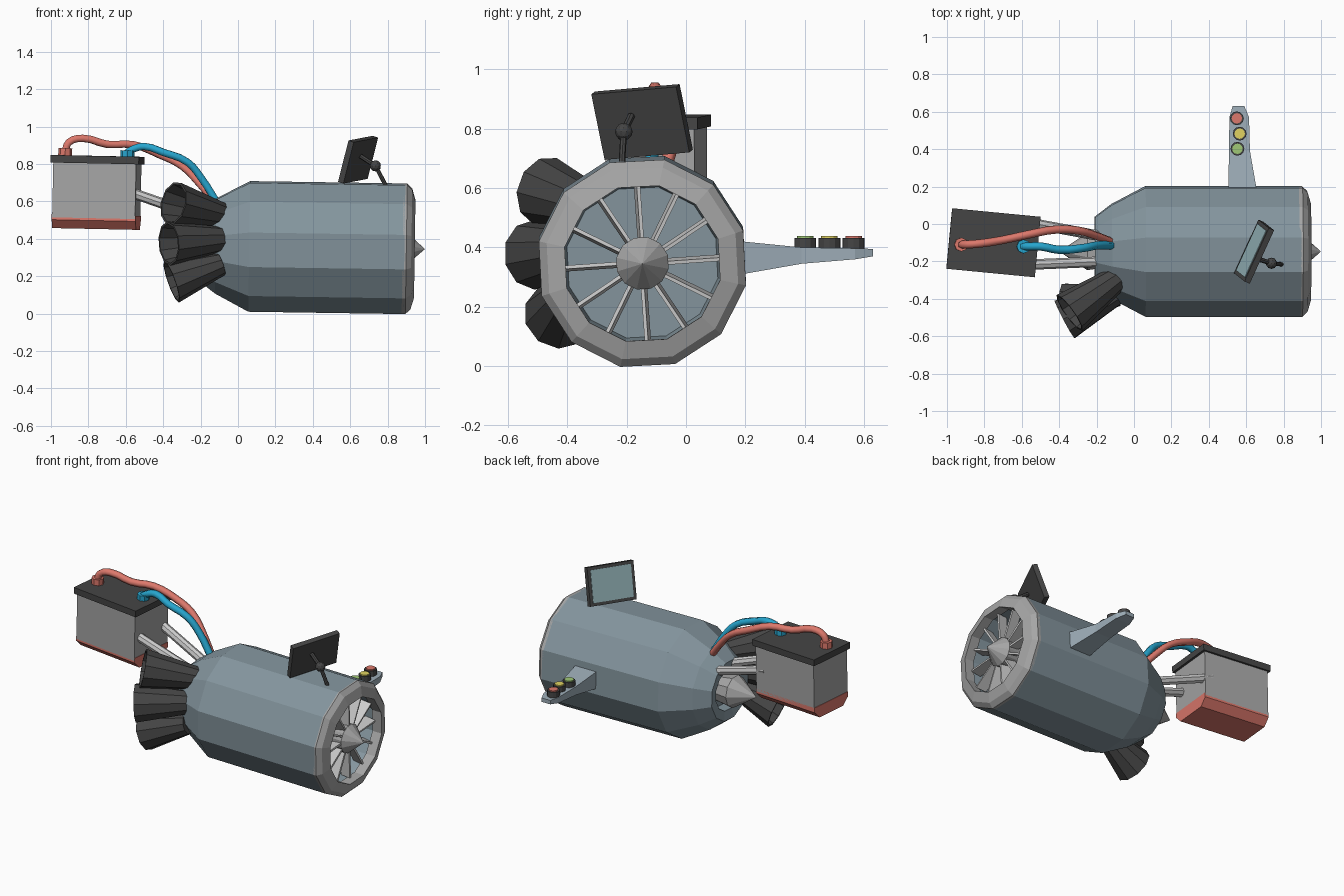
import bpy, bmesh
from math import cos, sin, pi, radians
from mathutils import Vector, Matrix, Euler

if "Cube" in bpy.data.objects:
    bpy.data.objects.remove(bpy.data.objects["Cube"])

def mat(name, *rgb):
    m = bpy.data.materials.new(name)
    m.diffuse_color = (*rgb, 1)
    m.use_nodes = True
    m.node_tree.nodes["Principled BSDF"].inputs["Base Color"].default_value = m.diffuse_color
    return m

STEEL = mat("steel_blue", .23, .30, .34)
FIN = mat("pale_blue", .34, .42, .48)
DARK = mat("charcoal", .06, .06, .06)
RED = mat("red", .72, .19, .15)
BLUE = mat("blue", .02, .38, .62)
YELLOW = mat("yellow", .75, .65, .12)
GREEN = mat("green", .35, .58, .18)
GLASS = mat("glass", .30, .46, .49)
PALE = mat("pale_grey", .62, .64, .65)
LIGHT = mat("light_grey", .38, .38, .38)

def finish(name, bm, material, matrix=None):
    bmesh.ops.remove_doubles(bm, verts=bm.verts, dist=1e-5)
    bmesh.ops.recalc_face_normals(bm, faces=bm.faces)
    me = bpy.data.meshes.new(name)
    bm.to_mesh(me)
    bm.free()
    ob = bpy.data.objects.new(name, me)
    bpy.context.collection.objects.link(ob)
    me.materials.append(material)
    if matrix:
        ob.matrix_world = matrix
    return ob

def frame(origin, direction):
    """Matrix whose local x axis runs along direction."""
    q = Vector((1, 0, 0)).rotation_difference(Vector(direction).normalized())
    return Matrix.Translation(origin) @ q.to_matrix().to_4x4()

def lathe(name, profile, matrix, material, n=12, phase=0.0, closed=False):
    """Spin (distance, radius) points around local x."""
    bm = bmesh.new()
    rings = []
    for t, r in profile:
        rings.append([bm.verts.new((t, r * cos(phase + 2 * pi * k / n),
                                    r * sin(phase + 2 * pi * k / n))) for k in range(n)])
    pairs = list(zip(rings, rings[1:])) + ([(rings[-1], rings[0])] if closed else [])
    for a, b in pairs:
        for k in range(n):
            j = (k + 1) % n
            bm.faces.new((a[k], a[j], b[j], b[k]))
    return finish(name, bm, material, matrix)

def rod(name, a, b, r, material, n=8):
    a, b = Vector(a), Vector(b)
    L = (b - a).length
    return lathe(name, [(0, 0), (0, r), (L, r), (L, 0)], frame(a, b - a), material, n)

def add_box(bm, size, matrix):
    return bmesh.ops.create_cube(bm, size=1, matrix=matrix @ Matrix.Diagonal((*size, 1)))["verts"]

def box(name, size, matrix, material):
    bm = bmesh.new()
    add_box(bm, size, Matrix())
    return finish(name, bm, material, matrix)

# Engine shell, intake lip, spinner and tail cone share one axis
AXIS = frame((0, -.147, .36), (1, 0, -.015))
PH = radians(18)
lathe("engine_shell", [(-.14, 0), (-.14, .12), (-.2, .13), (-.21, .19), (-.12, .26),
                       (.06, .357), (.89, .357), (.89, .28), (.72, .26), (.72, 0)],
      AXIS, STEEL, 12, PH)
lathe("intake_lip", [(.88, .357), (.90, .357), (.927, .33), (.945, .268), (.88, .268)],
      AXIS, LIGHT, 12, PH, closed=True)
lathe("spinner", [(.72, 0), (.72, .08), (.90, .09), (1.0, 0)], AXIS, LIGHT, 12, PH)
lathe("tail_cone", [(-.15, 0), (-.15, .085), (-.25, .1), (-.4, 0)], AXIS, LIGHT, 10)

# Fan blades
bm = bmesh.new()
for k in range(12):
    turn = Matrix.Rotation(2 * pi * k / 12 + radians(4), 4, 'X')
    twist = Matrix.Rotation(radians(4), 4, 'Y')
    add_box(bm, (.07, .19, .012), turn @ Matrix.Translation((.865, .165, 0)) @ twist @
            Matrix.Rotation(radians(4), 4, 'Y'))
finish("fan_blades", bm, PALE, AXIS)

# Exhaust nozzles: (narrow end, mouth)
for i, (a, b) in enumerate([((-.06, -.27, .52), (-.345, -.475, .59)),
                            ((-.05, -.34, .40), (-.37, -.51, .375)),
                            ((-.09, -.38, .265), (-.355, -.43, .17))]):
    a, b = Vector(a), Vector(b)
    L = (b - a).length
    lathe(f"nozzle_{i + 1}", [(0, 0), (0, .062), (L, .118), (L, .106), (.05, .05), (.05, 0)],
          frame(a, b - a), DARK, 10)

# Battery
BAT = Matrix.Translation((-.755, -.10, 0)) @ Euler((0, radians(1.2), radians(-5.5))).to_matrix().to_4x4()
BAT = Matrix.Translation((-.755, -.10, .65)) @ BAT.to_3x3().to_4x4()
up = lambda z: BAT @ Matrix.Translation((0, 0, z))
box("battery_case", (.445, .30, .30), up(.01), LIGHT)
box("battery_lid", (.475, .325, .04), up(.173), DARK)
bm = bmesh.new()
verts = add_box(bm, (.45, .30, .075), Matrix())
bottom = [e for e in bm.edges if all(v.co.z < 0 for v in e.verts)
          and abs(e.verts[0].co.x - e.verts[1].co.x) > .1]
bmesh.ops.bevel(bm, geom=bottom, offset=.045, segments=1, affect='EDGES')
finish("battery_base", bm, RED, up(-.16))
rod("terminal_red", (-.925, -.11, .83), (-.923, -.11, .885), .037, RED)
rod("terminal_blue", (-.592, -.12, .82), (-.59, -.12, .872), .037, BLUE)

# Cables
def cable(name, points, material):
    cu = bpy.data.curves.new(name, 'CURVE')
    cu.dimensions = '3D'
    cu.bevel_depth, cu.bevel_resolution, cu.resolution_u = .022, 1, 3
    cu.use_fill_caps = True
    sp = cu.splines.new('BEZIER')
    sp.bezier_points.add(len(points) - 1)
    for p, co in zip(sp.bezier_points, points):
        p.co = co
        p.handle_left_type = p.handle_right_type = 'AUTO'
    cu.materials.append(material)
    bpy.context.collection.objects.link(bpy.data.objects.new(name, cu))

cable("cable_red", [(-.925, -.11, .86), (-.905, -.11, .915), (-.83, -.105, .937), (-.7, -.085, .905),
                    (-.56, -.055, .903), (-.42, -.03, .85), (-.3, -.035, .79),
                    (-.21, -.06, .70), (-.12, -.095, .59)], RED)
cable("cable_blue", [(-.6, -.12, .855), (-.56, -.12, .88), (-.5, -.12, .893), (-.4, -.138, .862),
                     (-.27, -.128, .81), (-.2, -.115, .73), (-.11, -.115, .59)], BLUE)

# Struts joining battery and engine
rod("strut_front", (-.58, -.218, .65), (-.15, -.20, .50), .028, PALE)
rod("strut_back", (-.58, .01, .65), (-.15, -.07, .50), .028, PALE)

# Tilted screen with its ball-jointed arm
U = Vector((.13, .285, .025)).normalized()
V = Vector((.25, -.17, .95))
V = (V - U * V.dot(U)).normalized()
N = U.cross(V)
SCR = Matrix((U, V, N)).transposed().to_4x4()
SCR.translation = (.642, -.148, .823)
box("screen_frame", (.315, .232, .032), SCR, DARK)
box("screen_glass", (.275, .195, .004), SCR @ Matrix.Translation((0, 0, -.017)), GLASS)
bm = bmesh.new()
bmesh.ops.create_icosphere(bm, subdivisions=2, radius=.03)
finish("arm_ball", bm, DARK, Matrix.Translation((.735, -.21, .79)))
rod("arm_upper", (.735, -.21, .79), (.655, -.185, .842), .013, DARK)
rod("arm_lower", (.735, -.21, .79), (.79, -.216, .685), .011, DARK)

# Side fin: (y, left x, right x, top z, bottom z) stations
bm = bmesh.new()
rings = []
for y, x0, x1, zt, zb in [(.14, .503, .66, .425, .30), (.19, .504, .655, .42, .31),
                          (.39, .508, .62, .40, .345), (.57, .51, .615, .397, .36),
                          (.63, .527, .59, .395, .37)]:
    rings.append([bm.verts.new(c) for c in ((x0, y, zb), (x1, y, zb), (x1, y, zt), (x0, y, zt))])
for a, b in zip(rings, rings[1:]):
    for k in range(4):
        bm.faces.new((a[k], a[k - 1], b[k - 1], b[k]))
bm.faces.new(rings[0])
bm.faces.new(rings[-1])
finish("side_fin", bm, FIN)

# Buttons on the fin
for name, x, y, m in [("red", .55, .565, RED), ("yellow", .565, .483, YELLOW), ("green", .553, .402, GREEN)]:
    rod(f"button_rim_{name}", (x, y, .39), (x, y, .432), .037, DARK, 12)
    rod(f"button_{name}", (x, y, .40), (x, y, .439), .028, m, 12)
